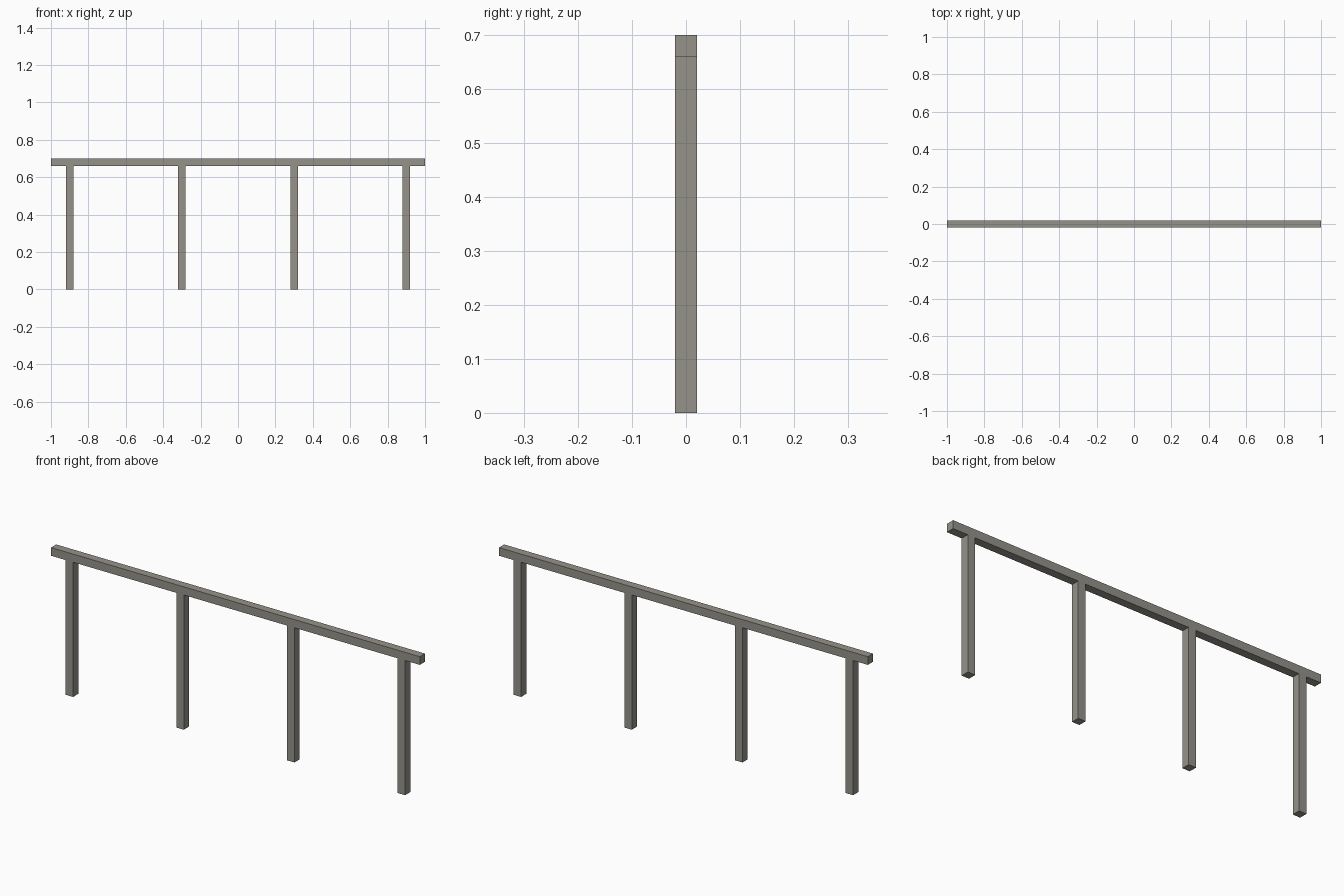
import bpy

if "Cube" in bpy.data.objects:
    bpy.data.objects.remove(bpy.data.objects["Cube"])

# Single weathered grey colour
grey = bpy.data.materials.new("warm_grey")
grey.diffuse_color = (0.30, 0.288, 0.25, 1.0)
grey.use_nodes = True
grey.node_tree.nodes["Principled BSDF"].inputs["Base Color"].default_value = grey.diffuse_color


def box(name, center, size):
    bpy.ops.mesh.primitive_cube_add(size=1, location=center)
    obj = bpy.context.object
    obj.name = name
    obj.scale = size
    bpy.ops.object.transform_apply(location=False, rotation=False, scale=True)
    obj.data.materials.append(grey)
    return obj


THICK = 0.04
HEIGHT = 0.70
POST_H = HEIGHT - THICK

# Top rail
box("top_rail", (0, 0, HEIGHT - THICK / 2), (2.0, THICK, THICK))

# Four evenly spaced posts
for i in range(4):
    box(f"post_{i + 1}", (-0.9 + 0.6 * i, 0, POST_H / 2), (THICK, THICK, POST_H))
